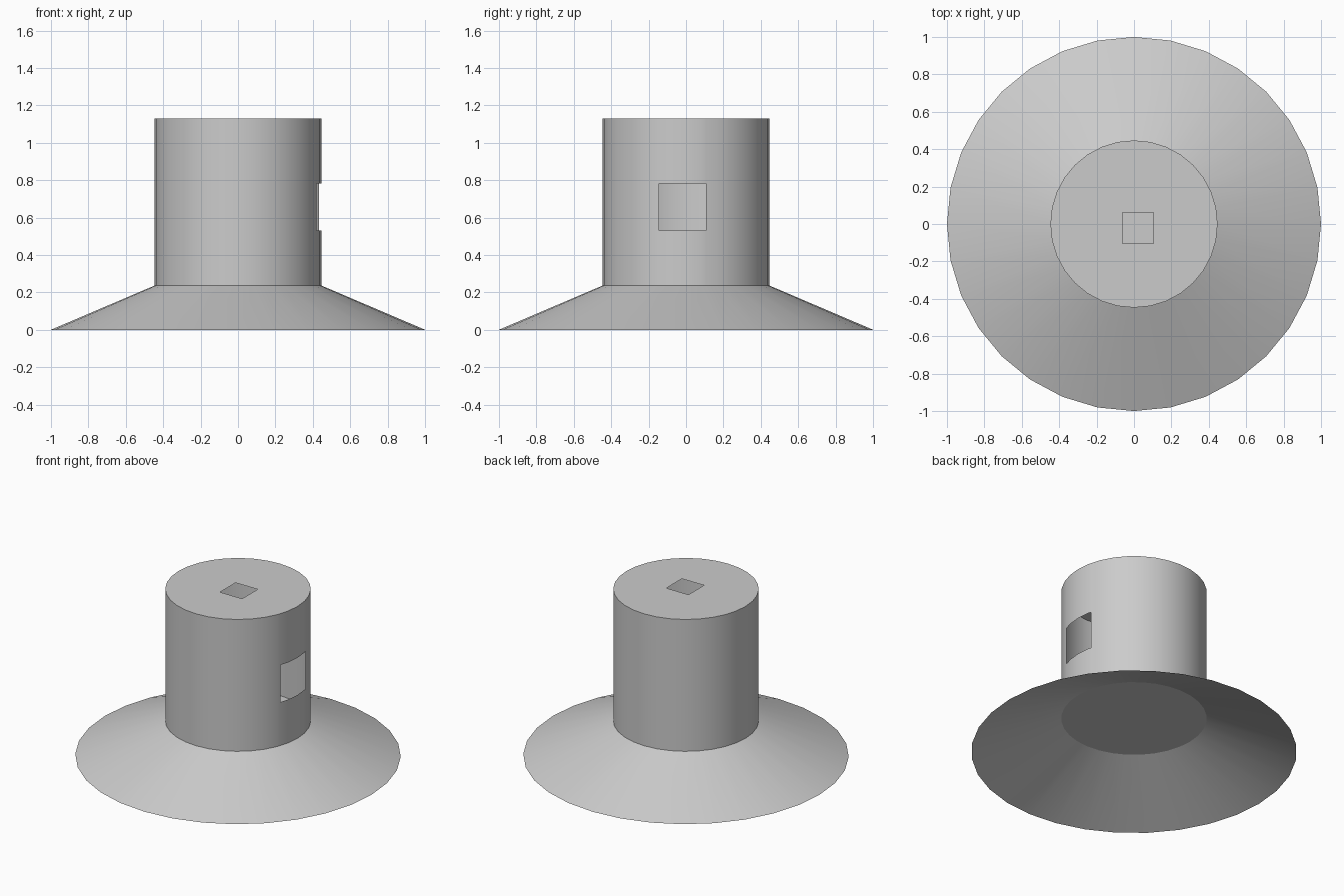
import bpy
import bmesh
import math

cube = bpy.data.objects.get("Cube")
if cube:
    bpy.data.objects.remove(cube, do_unlink=True)

SIDES = 32
RIM_R, BODY_R = 1.0, 0.447
SKIRT_Z, TOP_Z = 0.236, 1.13

grey = bpy.data.materials.new("plain_grey")
grey.use_nodes = True
colour = (0.6, 0.6, 0.6, 1)
grey.diffuse_color = colour
grey.node_tree.nodes["Principled BSDF"].inputs["Base Color"].default_value = colour


def ring(bm, radius, z):
    step = math.tau / SIDES
    return [bm.verts.new((radius * math.cos(i * step), radius * math.sin(i * step), z))
            for i in range(SIDES)]


def wall(bm, low, high):
    for i in range(SIDES):
        j = (i + 1) % SIDES
        bm.faces.new((low[i], low[j], high[j], high[i]))


def cut_opening(bm, low, high, near):
    """Slice the faces picked by near along the box sides, then drop those inside the box."""
    for bound in (low, high):
        for axis in range(3):
            if abs(bound[axis]) > 1.5:
                continue  # open side of the box
            point, normal = [0, 0, 0], [0, 0, 0]
            point[axis], normal[axis] = bound[axis], 1
            faces = [f for f in bm.faces if near(f.calc_center_median())]
            edges = {e for f in faces for e in f.edges}
            verts = {v for f in faces for v in f.verts}
            bmesh.ops.bisect_plane(bm, geom=faces + list(edges) + list(verts),
                                   plane_co=point, plane_no=normal, dist=1e-5)

    def inside(c):
        return near(c) and all(low[a] < c[a] < high[a] for a in range(3))
    bmesh.ops.delete(bm, geom=[f for f in bm.faces if inside(f.calc_center_median())],
                     context='FACES')


def finish(bm, name):
    mesh = bpy.data.meshes.new(name)
    bm.to_mesh(mesh)
    bm.free()
    mesh.materials.append(grey)
    obj = bpy.data.objects.new(name, mesh)
    bpy.context.collection.objects.link(obj)
    bpy.ops.object.select_all(action='DESELECT')
    obj.select_set(True)
    bpy.context.view_layer.objects.active = obj
    bpy.ops.object.shade_smooth_by_angle(angle=math.radians(30))


# Flared skirt, open underneath
bm = bmesh.new()
wall(bm, ring(bm, RIM_R, 0), ring(bm, BODY_R, SKIRT_Z))
finish(bm, "flared_skirt")

# Hollow body with a floor and a square window on the +x side
bm = bmesh.new()
bottom = ring(bm, BODY_R, SKIRT_Z)
wall(bm, bottom, ring(bm, BODY_R, TOP_Z))
bm.faces.new(bottom)
cut_opening(bm, (-2, -0.145, 0.53), (2, 0.106, 0.782), lambda c: c.x > 0.3)
finish(bm, "hollow_body")

# Lid with a small square hole
bm = bmesh.new()
bm.faces.new(ring(bm, BODY_R, TOP_Z))
cut_opening(bm, (-0.062, -0.104, -2), (0.104, 0.062, 2), lambda c: True)
finish(bm, "top_lid")
